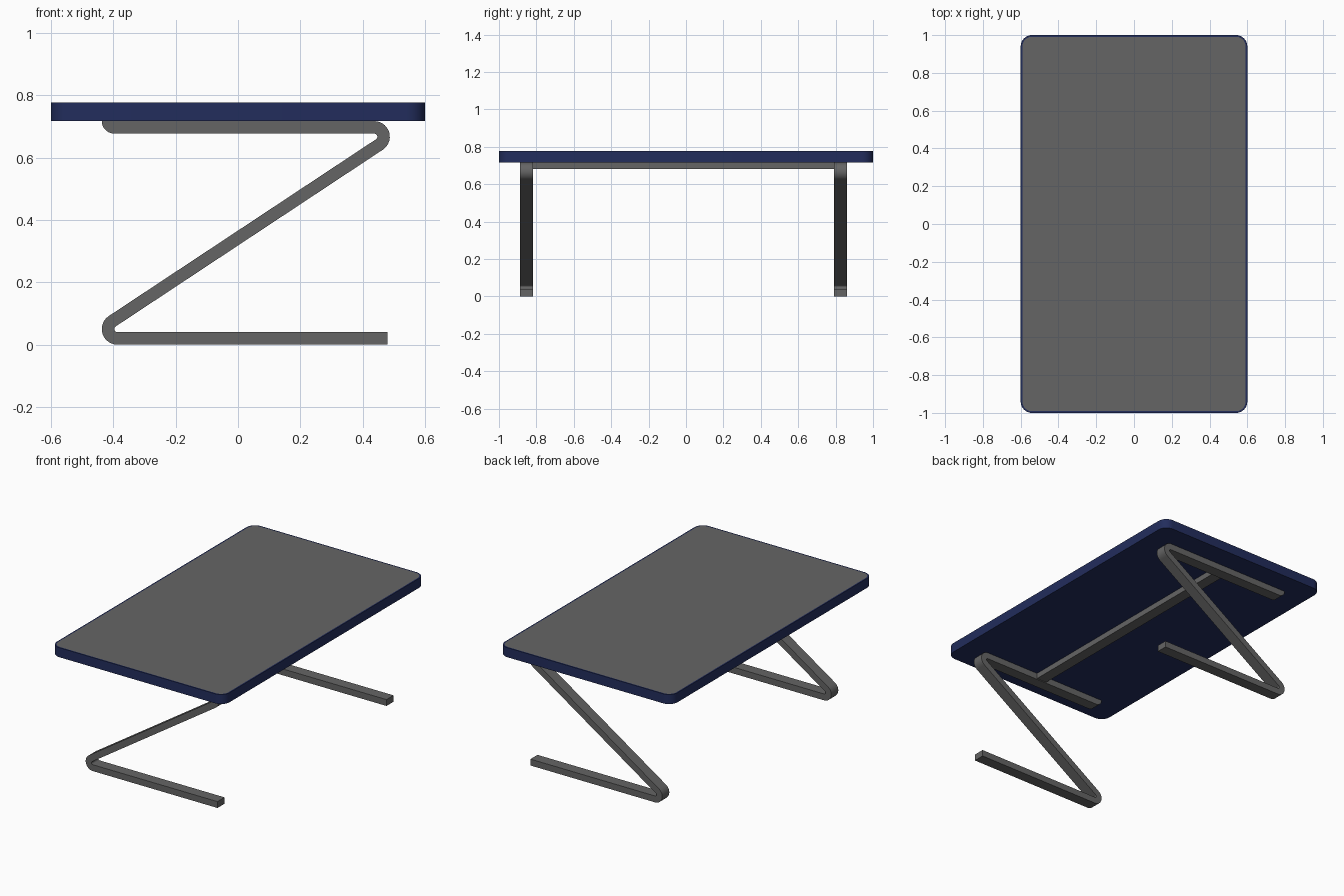
import bpy, bmesh, math
from mathutils import Vector

if "Cube" in bpy.data.objects:
    bpy.data.objects.remove(bpy.data.objects["Cube"])


def material(name, rgb):
    m = bpy.data.materials.new(name)
    m.diffuse_color = (*rgb, 1)
    m.use_nodes = True
    m.node_tree.nodes["Principled BSDF"].inputs["Base Color"].default_value = m.diffuse_color
    return m


grey = material("dark grey", (0.13, 0.13, 0.13))
navy = material("navy blue", (0.016, 0.026, 0.108))


def arc(cx, cy, r, a0, a1, n):
    return [(cx + r * math.cos(math.radians(a0 + (a1 - a0) * i / n)),
             cy + r * math.sin(math.radians(a0 + (a1 - a0) * i / n))) for i in range(n + 1)]


def finish(name, bm, mats):
    bmesh.ops.recalc_face_normals(bm, faces=bm.faces)
    me = bpy.data.meshes.new(name)
    bm.to_mesh(me)
    bm.free()
    ob = bpy.data.objects.new(name, me)
    bpy.context.collection.objects.link(ob)
    for m in mats:
        me.materials.append(m)
    bpy.ops.object.select_all(action='DESELECT')
    ob.select_set(True)
    bpy.context.view_layer.objects.active = ob
    bpy.ops.object.shade_smooth_by_angle(angle=math.radians(30))
    return ob


def prism(points, depth):
    """Extrude a closed 3D outline along a vector."""
    bm = bmesh.new()
    face = bm.faces.new([bm.verts.new(p) for p in points])
    ext = bmesh.ops.extrude_face_region(bm, geom=[face])
    bmesh.ops.translate(bm, vec=depth,
                        verts=[v for v in ext["geom"] if isinstance(v, bmesh.types.BMVert)])
    return bm


# Table top: rounded slab, navy edge and underside, grey inset surface
HX, HY, R, Z0, Z1 = 0.6, 1.0, 0.06, 0.717, 0.777
outline = []
for k, (sx, sy) in enumerate([(1, 1), (-1, 1), (-1, -1), (1, -1)]):
    outline += arc(sx * (HX - R), sy * (HY - R), R, 90 * k, 90 * k + 90, 10)
bm = prism([(x, y, Z0) for x, y in outline], Vector((0, 0, Z1 - Z0)))
bmesh.ops.recalc_face_normals(bm, faces=bm.faces)
top = [f for f in bm.faces if f.normal.z > 0.9]
bmesh.ops.inset_region(bm, faces=top, thickness=0.009)
for f in top:
    f.material_index = 1
finish("table_top", bm, [navy, grey])

# Z-shaped legs: flat bar of constant thickness bent round two centres
C1, C2 = (0.437, 0.667), (-0.387, 0.05)
RO, RI, N = 0.05, 0.01, 14
dx, dz = C1[0] - C2[0], C1[1] - C2[1]
slope = math.degrees(math.atan2(dz, dx) - math.asin((RO + RI) / math.hypot(dx, dz)))
a1, a2 = slope - 90, slope + 90
profile = [(-0.437, 0.717)]
profile += arc(*C1, RO, 90, a1, N)                # outside of upper bend
profile += arc(*C2, RI, a2, 270, N)               # inside of lower bend
profile += [(0.479, 0.04), (0.479, 0.0)]          # foot end
profile += arc(*C2, RO, 270, a2, N)               # outside of lower bend
profile += arc(*C1, RI, a1, 90, N)                # inside of upper bend
profile += arc(-0.397, 0.717, 0.04, 270, 181, 8)  # rounded rail end
for name, y in (("front_leg", -0.888), ("back_leg", 0.79)):
    finish(name, prism([(x, y, z) for x, z in profile], Vector((0, 0.07, 0))), [grey])

# Cross bar under the top, joining the two upper rails
bar = [(-0.01, -0.82, 0.682), (0.06, -0.82, 0.682), (0.06, -0.82, Z0), (-0.01, -0.82, Z0)]
finish("cross_bar", prism(bar, Vector((0, 1.612, 0))), [grey])
